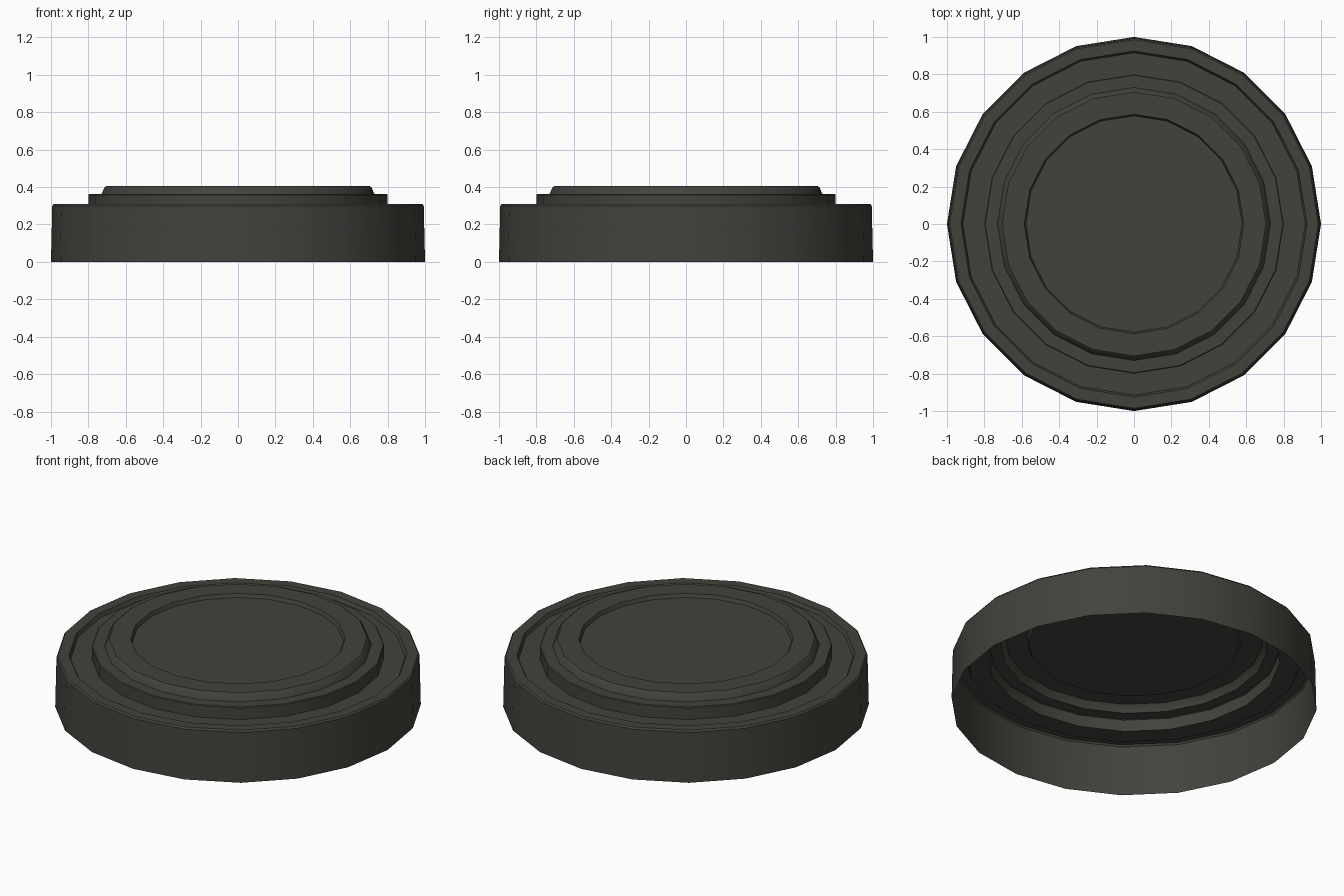
import bpy, bmesh, math

if "Cube" in bpy.data.objects:
    bpy.data.objects.remove(bpy.data.objects["Cube"])

SIDES = 20
# (radius, height) from the open bottom rim up to the edge of the recessed disc
PROFILE = [(1.0, 0.0), (0.993, 0.30), (0.985, 0.31),     # outer skirt
           (0.925, 0.31), (0.915, 0.288),                # rim and groove wall
           (0.80, 0.288), (0.80, 0.358), (0.795, 0.362),  # groove floor and step
           (0.73, 0.362), (0.714, 0.398), (0.705, 0.405),  # raised ring
           (0.587, 0.405), (0.578, 0.383)]               # recess wall

mat = bpy.data.materials.new("dark_grey")
mat.diffuse_color = (0.055, 0.055, 0.046, 1)
mat.use_nodes = True
mat.node_tree.nodes["Principled BSDF"].inputs["Base Color"].default_value = mat.diffuse_color

# Lid: lathed open shell closed by one disc on top
bm = bmesh.new()
rings = []
for r, z in PROFILE:
    rings.append([bm.verts.new((r * math.cos(2 * math.pi * i / SIDES),
                                r * math.sin(2 * math.pi * i / SIDES), z))
                  for i in range(SIDES)])
for a, b in zip(rings, rings[1:]):
    for i in range(SIDES):
        j = (i + 1) % SIDES
        bm.faces.new((a[i], a[j], b[j], b[i]))
bm.faces.new(rings[-1])
mesh = bpy.data.meshes.new("lid")
bm.to_mesh(mesh)
bm.free()
mesh.materials.append(mat)
lid = bpy.data.objects.new("lid", mesh)
bpy.context.collection.objects.link(lid)
bpy.context.view_layer.objects.active = lid
lid.select_set(True)
bpy.ops.object.shade_smooth_by_angle(angle=math.radians(35))
